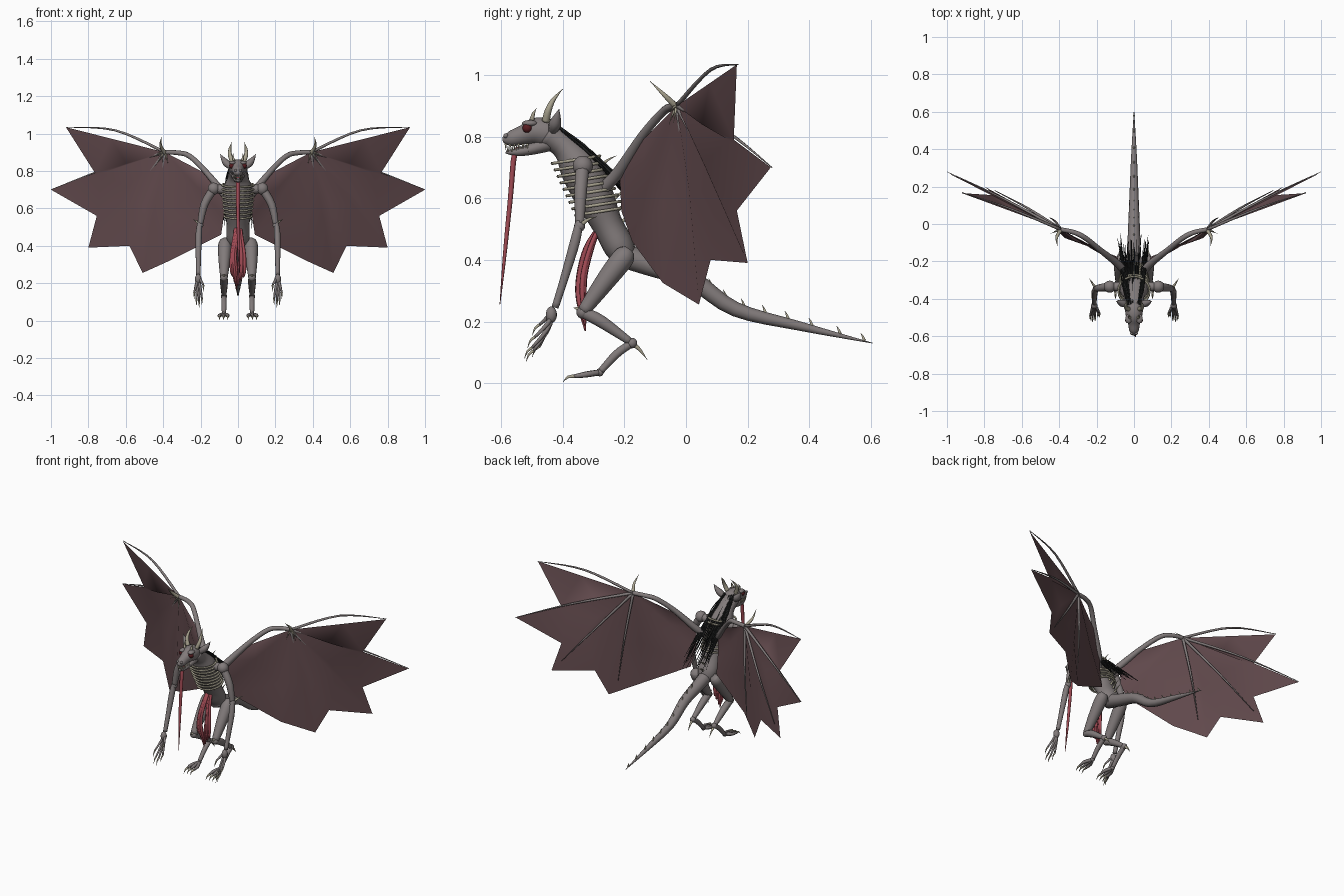
import bpy, bmesh, math, random
from mathutils import Vector, Matrix

random.seed(4)
cube = bpy.data.objects.get("Cube")
if cube:
    bpy.data.objects.remove(cube)


def material(name, r, g, b):
    m = bpy.data.materials.new(name)
    m.use_nodes = True
    m.diffuse_color = (r, g, b, 1)
    shader = m.node_tree.nodes["Principled BSDF"]
    shader.inputs["Base Color"].default_value = (r, g, b, 1)
    shader.inputs["Roughness"].default_value = 0.8
    return m


SKIN = material("grey skin", .22, .195, .195)
MEMBRANE = material("dull maroon membrane", .125, .07, .076)
BONE = material("pale bone", .40, .37, .28)
FLESH = material("red flesh", .36, .07, .09)
HAIR = material("black hair", .012, .013, .013)
EYE = material("dark red eye", .10, .012, .015)


def finish(name, bm, mat, smooth=True):
    bmesh.ops.recalc_face_normals(bm, faces=bm.faces)
    mesh = bpy.data.meshes.new(name)
    bm.to_mesh(mesh)
    bm.free()
    mesh.materials.append(mat)
    for p in mesh.polygons:
        p.use_smooth = smooth
    ob = bpy.data.objects.new(name, mesh)
    bpy.context.collection.objects.link(ob)
    return ob


def catmull(pts, steps):
    """Smooth a list of (position, radius) stations."""
    p = [Vector(q) for q in pts]
    out = []
    for i in range(len(p) - 1):
        a, b, c, d = p[max(i - 1, 0)], p[i], p[i + 1], p[min(i + 2, len(p) - 1)]
        for k in range(steps):
            t = k / steps
            out.append(.5 * (2 * b + (c - a) * t + (2 * a - 5 * b + 4 * c - d) * t * t
                             + (3 * b - a - 3 * c + d) * t ** 3))
    return out + [p[-1]]


def add_tube(bm, pts, sides=10, steps=4, wide=1.0):
    """Tapered tube through (x, y, z, radius) stations."""
    path = catmull(pts, steps)
    side, rings = Vector((1, 0, 0)), []
    for i, q in enumerate(path):
        tan = (path[min(i + 1, len(path) - 1)] - path[max(i - 1, 0)]).to_3d().normalized()
        side = side - tan * side.dot(tan)
        if side.length < .05:
            side = tan.orthogonal()
        side.normalize()
        up = tan.cross(side)
        r = max(q[3], .0008)
        rings.append([bm.verts.new(q.to_3d() + r * (side * wide * math.cos(a) + up * math.sin(a)))
                      for a in (math.tau * k / sides for k in range(sides))])
    for a, b in zip(rings, rings[1:]):
        for k in range(sides):
            n = (k + 1) % sides
            bm.faces.new((a[k], a[n], b[n], b[k]))
    bm.faces.new(rings[0])
    bm.faces.new(rings[-1])


def tubes(name, paths, mat, **kw):
    bm = bmesh.new()
    for p in paths:
        add_tube(bm, p, **kw)
    return finish(name, bm, mat)


def balls(name, stations, mat, scale=(1, 1, 1)):
    bm = bmesh.new()
    for x, y, z, r in stations:
        bmesh.ops.create_uvsphere(bm, u_segments=14, v_segments=9, radius=r,
                                  matrix=Matrix.Translation((x, y, z)) @ Matrix.Diagonal((*scale, 1)))
    return finish(name, bm, mat)


def spike(base, tip, r):
    """Slightly bent cone path."""
    b, t = Vector(base), Vector(tip)
    m = (b + t) / 2 + Vector((0, 0, .08 * (t - b).length))
    return [(*b, r), (*m, r * .6), (*t, 0)]


# Torso, neck and tail
torso = [(0, -.45, .81, .042), (0, -.39, .765, .045), (0, -.345, .70, .065), (0, -.30, .61, .064),
         (0, -.255, .515, .05), (0, -.215, .44, .05), (0, -.19, .39, .03)]
tubes("torso", [torso], SKIN, sides=16, wide=1.22)
tail = [(0, -.23, .425, .042), (0, -.12, .385, .036), (0, .02, .335, .03), (0, .16, .24, .024),
        (0, .37, .185, .015), (0, .605, .13, .001)]
tubes("tail", [tail], SKIN, sides=12)

# Rib cage
ribs = []
for i in range(9):
    z = .725 - i * .021
    yc = -.357 + i * .0095
    w = .084 - .0022 * max(i - 3, 0)
    ribs.append([(w * math.sin(a), yc - .077 * math.cos(a), z - .012 * math.cos(a), .0055)
                 for a in (math.tau * k / 20 for k in range(21))])
tubes("ribs", ribs, BONE, sides=6, steps=1)

# Spikes along the back and the tail
back = []
for i in range(8):
    t = i / 7
    y, z = -.27 + .10 * t, .70 - .25 * t
    back.append(spike((0, y - .012, z), (0, y + .045, z + .038), .007))
tubes("back_spikes", back, BONE, sides=6, steps=3)
tail_top = catmull(tail, 6)[9:-1:2]
tubes("tail_spikes", [spike((0, q[1], q[2] + q[3] * .7), (0, q[1] - .012, q[2] + q[3] + .024), .006)
                      for q in tail_top], BONE, sides=6, steps=2)

# Head
tubes("head", [[(0, -.415, .805, .02), (0, -.44, .81, .045), (0, -.485, .818, .045), (0, -.53, .805, .032),
                (0, -.57, .793, .025), (0, -.595, .79, .008)]], SKIN, sides=14)
tubes("lower_jaw", [[(0, -.44, .78, .028), (0, -.50, .76, .02), (0, -.55, .75, .014),
                     (0, -.585, .75, .005)]], SKIN, wide=1.4)
teeth = []
for s in (-1, 1):
    for i in range(6):
        y, x = -.585 + .014 * i, s * (.009 + .0026 * i)
        teeth.append([(x, y, .777, .004), (x, y, .757, 0)])
        teeth.append([(x, y + .007, .752, .004), (x, y + .007, .77, 0)])
tubes("teeth", teeth, BONE, sides=5, steps=1)
tubes("tongue", [[(0, -.53, .757, .008), (0, -.556, .745, .009), (0, -.57, .60, .008),
                  (.003, -.588, .42, .006), (.008, -.604, .255, .001)]], FLESH, sides=8, wide=1.3)

for s, side in ((1, "left_"), (-1, "right_")):
    def m(*pts):
        return [(s * p[0], *p[1:]) for p in pts]

    balls(side + "eye", m((.032, -.515, .828, .016)), EYE)
    balls(side + "brow", m((.029, -.507, .843, .018)), SKIN, (1, 1.4, .6))
    balls(side + "nostril", m((.013, -.585, .803, .008)), SKIN)
    tubes(side + "horns", [m((.03, -.455, .85, .013), (.043, -.447, .885, .011),
                             (.043, -.43, .92, .007), (.033, -.40, .955, 0)),
                           m((.022, -.50, .855, .008), (.027, -.495, .875, .005), (.026, -.485, .893, 0))],
          BONE, sides=8)
    tubes(side + "ear", [m((.03, -.435, .815, .014), (.06, -.425, .84, .02),
                           (.08, -.418, .865, .012), (.095, -.412, .89, 0))], SKIN, sides=8)

    # Arm
    shoulder, elbow, wrist = (.13, -.335, .705), (.203, -.345, .51), (.212, -.425, .245)
    balls(side + "shoulder", m((*shoulder, .033)), SKIN)
    tubes(side + "collar", [m((.04, -.335, .70, .03), (*shoulder, .022))], SKIN)
    tubes(side + "upper_arm", [m((*shoulder, .023), (.18, -.342, .62, .021), (*elbow, .015))], SKIN)
    tubes(side + "forearm", [m((.203, -.345, .53, .012), (.21, -.36, .46, .017), (.212, -.395, .34, .014),
                               (*wrist, .012))], SKIN)
    balls(side + "elbow", m((*elbow, .018)), SKIN)
    tubes(side + "elbow_spike", [m(*spike(elbow, (.24, -.29, .54), .009))], BONE, sides=6)
    balls(side + "palm", m((.213, -.437, .222, .018)), SKIN, (1, 1, 1.5))
    fingers, claws = [], []
    for i, (x, y, z) in enumerate(((.193, -.475, .12), (.208, -.495, .105), (.222, -.50, .115),
                                   (.234, -.49, .15), (.185, -.475, .19))):
        k = (x + .212) / 2
        fingers.append(m((.212, -.43, .23, .009), (k, -.45, (z + .235) / 2, .008), (x, y, z, .005)))
        claws.append(m((x, y, z, .0055), (x, y - .015, z - .012, .004), (x, y - .024, z - .035, 0)))
    tubes(side + "fingers", fingers, SKIN, sides=6, steps=3)
    tubes(side + "finger_claws", claws, BONE, sides=6, steps=2)

    # Leg
    knee, ankle, ball = (.075, -.335, .23), (.075, -.175, .13), (.075, -.28, .035)
    tubes(side + "thigh", [m((.065, -.185, .43, .022), (.07, -.205, .405, .036), (.073, -.27, .32, .031),
                             (*knee, .02))], SKIN, sides=12)
    tubes(side + "shin", [m((*knee, .019), (.075, -.275, .20, .021), (*ankle, .012))], SKIN)
    tubes(side + "foot", [m((*ankle, .013), (.075, -.225, .095, .014), (*ball, .011))], SKIN)
    balls(side + "leg_joints", m((*knee, .021), (*ankle, .017), (*ball, .013)), SKIN)
    tubes(side + "leg_spikes", [m(*spike(ankle, (.075, -.125, .075), .01)),
                                m(*spike(knee, (.075, -.365, .245), .014))], BONE, sides=6)
    toes, claws = [], []
    for x in (.055, .077, .099):
        toes.append(m((*ball, .01), (x, -.325, .028, .01), (x, -.365, .022, .006)))
        claws.append(m((x, -.36, .022, .007), (x, -.383, .02, .005), (x, -.40, .003, 0)))
    tubes(side + "toes", toes, SKIN, sides=7, steps=3)
    tubes(side + "toe_claws", claws, BONE, sides=6, steps=2)

    # Wing bones
    hand = Vector((.39, -.03, .90))
    tips = [Vector(t) for t in ((.92, .165, 1.034), (1, .275, .70), (.745, .175, .455), (.45, .03, .355))]
    tubes(side + "wing_arm", [m((.04, -.27, .63, .02), (.085, -.215, .69, .02), (.18, -.14, .805, .015),
                                (.26, -.075, .88, .014), (.32, -.045, .897, .013), (*hand, .012))], SKIN)
    bones = []
    for t, lift in zip(tips, (.05, .015, 0, 0)):
        mid = (hand + t) / 2 + Vector((0, .012, lift))
        bones.append(m((*hand, .009), (*mid, .006), (t.x, t.y + .004, t.z, .0015)))
    tubes(side + "wing_fingers", bones, SKIN, sides=6, steps=5)
    tubes(side + "wing_claws", [m((.39, -.03, .895, .012), (.413, -.07, .935, .008), (.41, -.117, .98, 0)),
                                m(*spike(hand, (.445, -.05, .88), .006)),
                                m(*spike(hand, (.43, -.04, .845), .006)),
                                m(*spike(hand, (.375, -.055, .84), .006))], BONE, sides=6)

    # Wing membrane: ribbed fan spread from the wing hand
    edge = [(tips[0], 0), ((.765, .155, .79), -.02), (tips[1], 0), ((.755, .165, .56), -.02),
            ((.80, .20, .39), 0), ((.58, .08, .40), -.02), ((.51, .042, .255), 0),
            ((.355, -.075, .325), -.02), ((.09, -.175, .46), -.01), ((.075, -.21, .56), -.01),
            ((.075, -.215, .675), 0), ((.18, -.14, .79), 0)]
    bm = bmesh.new()
    centre = bm.verts.new((s * hand.x, hand.y, hand.z))
    inner, outer = [], []
    for p, sag in edge:
        p = Vector(p)
        q = hand.lerp(p, .55) + Vector((0, sag, 0))
        inner.append(bm.verts.new((s * q.x, q.y, q.z)))
        outer.append(bm.verts.new((s * p.x, p.y, p.z)))
    for k in range(len(edge) - 1):
        bm.faces.new((centre, inner[k], inner[k + 1]))
        bm.faces.new((inner[k], outer[k], outer[k + 1], inner[k + 1]))
    finish(side + "wing_membrane", bm, MEMBRANE)

# Mane of long straight strands
strands = []
for i in range(70):
    u, v = random.uniform(-1, 1), random.random()
    end = random.uniform(.55, 1)
    x, drop = u * .035, random.uniform(-.02, .02)
    y0, z0 = -.435 + .05 * v, .85 - .05 * v
    y1, z1 = y0 + .34 * end, z0 - .315 * end + drop
    strands.append([(x, y0, z0, .003), (x * 1.8, (y0 + y1) / 2, (z0 + z1) / 2 + .012, .0035),
                    (u * random.uniform(.06, .1), y1, z1, .001)])
tubes("mane", strands, HAIR, sides=4, steps=3)

# Hanging red strands at the belly
cords = []
for i in range(9):
    u = (i - 4) / 4
    low = random.uniform(.165, .24)
    j = random.uniform(-.01, .01)
    cords.append([(u * .012, -.28, .51, .007), (u * .022, -.315 + j, .44, .008),
                  (u * .03 + j, -.338 + j, .35, .009), (u * .036, -.34 + j, .27, .008),
                  (u * .034 - j, -.327, low, .003)])
tubes("belly_cords", cords, FLESH, sides=7)
